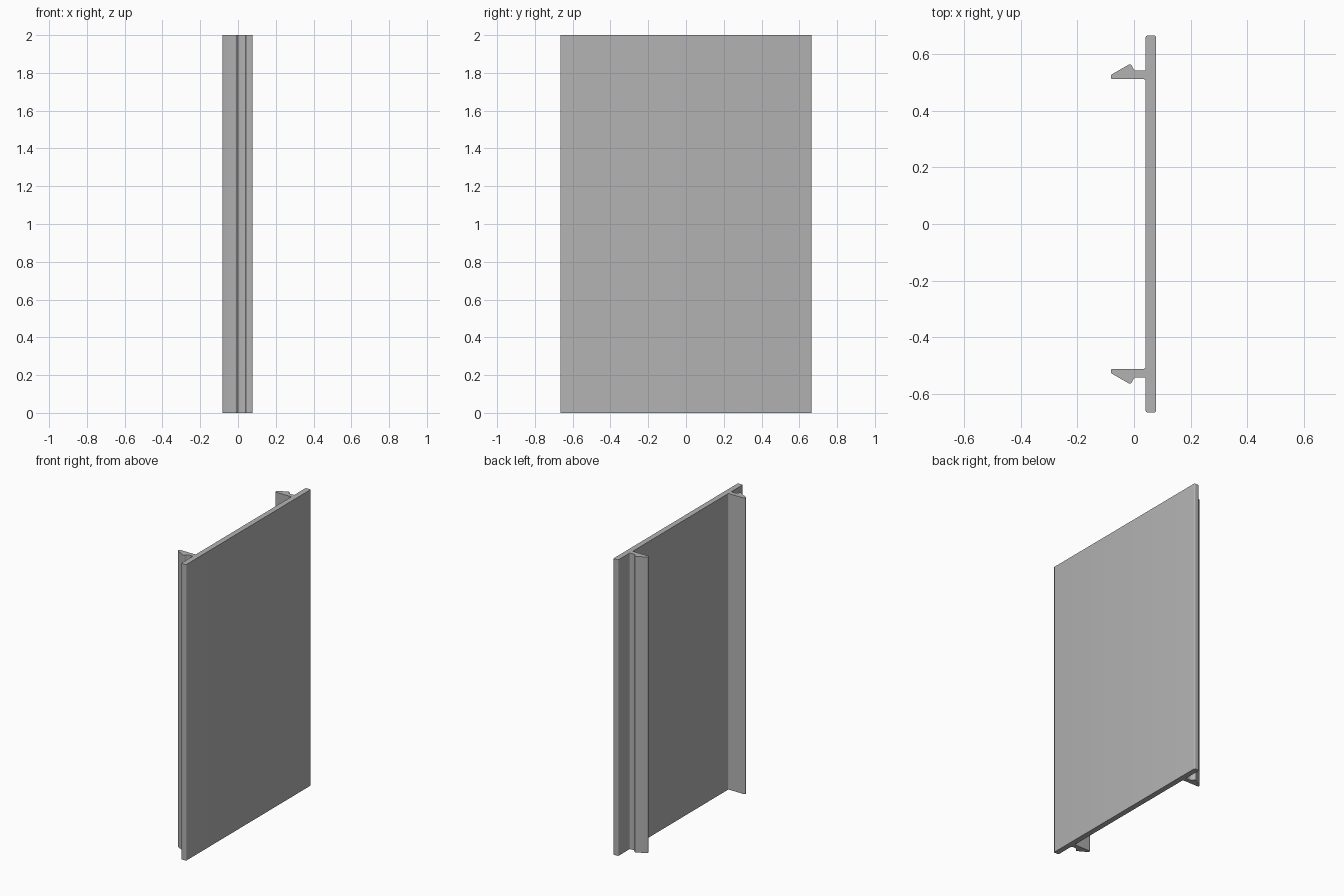
import bpy
import bmesh
import math
from mathutils import Vector

cube = bpy.data.objects.get("Cube")
if cube:
    bpy.data.objects.remove(cube, do_unlink=True)

HEIGHT = 2.0

grey = bpy.data.materials.new("grey_plastic")
grey.use_nodes = True
colour = (0.45, 0.45, 0.45, 1)
grey.diffuse_color = colour
grey.node_tree.nodes["Principled BSDF"].inputs["Base Color"].default_value = colour


def rounded(points, steps=4):
    """Round each (x, y, setback) corner of a closed outline."""
    outline = []
    for i, (x, y, r) in enumerate(points):
        corner = Vector((x, y))
        if r == 0:
            outline.append(corner)
            continue
        before = Vector(points[i - 1][:2])
        after = Vector(points[(i + 1) % len(points)][:2])
        a = corner + (before - corner).normalized() * r
        b = corner + (after - corner).normalized() * r
        for k in range(steps + 1):
            t = k / steps
            outline.append(a * (1 - t) ** 2 + corner * 2 * t * (1 - t) + b * t * t)
    return outline


def extrusion(name, points, flip=1):
    """Extrude an outline upward, mirrored across y when flip is -1."""
    bm = bmesh.new()
    verts = [bm.verts.new((p.x, p.y * flip, 0)) for p in rounded(points)]
    bmesh.ops.remove_doubles(bm, verts=verts, dist=0.0001)
    base = bm.faces.new([v for v in verts if v.is_valid])
    top = bmesh.ops.extrude_face_region(bm, geom=[base], use_keep_orig=True)
    moved = [v for v in top["geom"] if isinstance(v, bmesh.types.BMVert)]
    bmesh.ops.translate(bm, verts=moved, vec=(0, 0, HEIGHT))
    bmesh.ops.recalc_face_normals(bm, faces=bm.faces)
    mesh = bpy.data.meshes.new(name)
    bm.to_mesh(mesh)
    bm.free()
    mesh.materials.append(grey)
    obj = bpy.data.objects.new(name, mesh)
    bpy.context.collection.objects.link(obj)
    bpy.ops.object.select_all(action="DESELECT")
    obj.select_set(True)
    bpy.context.view_layer.objects.active = obj
    bpy.ops.object.shade_smooth_by_angle(angle=math.radians(30))
    return obj


# Flat panel with softened corners
INNER, OUTER, HALF, R = 0.041, 0.078, 0.665, 0.008
extrusion("panel", [(INNER, -HALF, R), (OUTER, -HALF, R),
                    (OUTER, HALF, R), (INNER, HALF, R)])

# Barbed clip: filleted root, straight arm, sloped snap hook
clip = [
    (INNER, 0.503, 0),
    (INNER, 0.511, R),
    (-0.082, 0.511, R),
    (-0.082, 0.526, R),
    (-0.012, 0.566, R),
    (0.002, 0.541, R),
    (INNER, 0.541, R),
    (INNER, 0.549, 0),
]
extrusion("back_clip", clip)
extrusion("front_clip", clip, flip=-1)
